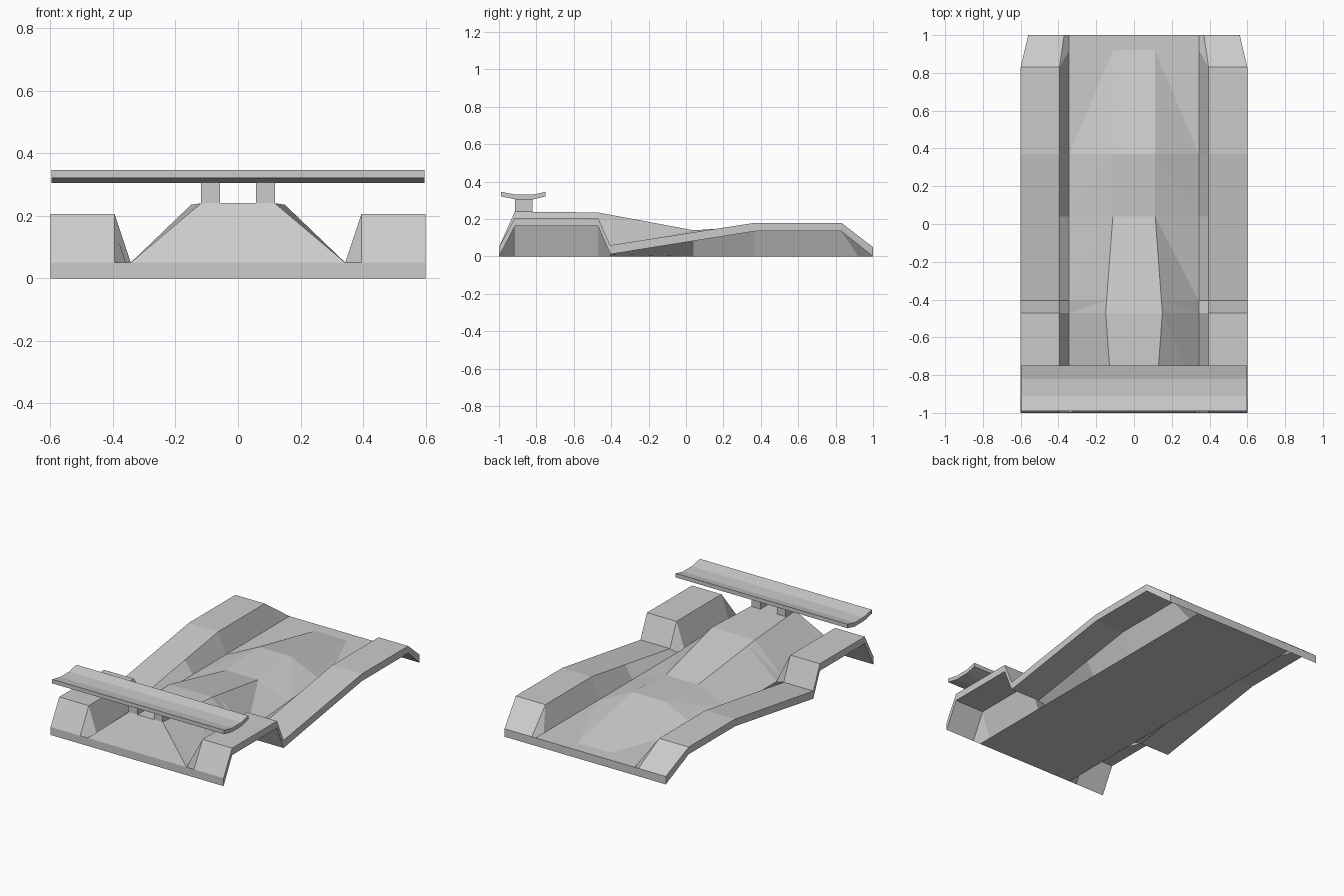
import bpy, bmesh

if "Cube" in bpy.data.objects:
    bpy.data.objects.remove(bpy.data.objects["Cube"])


def finish(bm, name):
    bmesh.ops.recalc_face_normals(bm, faces=bm.faces[:])
    mesh = bpy.data.meshes.new(name)
    bm.to_mesh(mesh)
    bm.free()
    obj = bpy.data.objects.new(name, mesh)
    bpy.context.collection.objects.link(obj)
    return obj


# Body shell stations:
# fender y, top z, bottom z, outer x, inner x | spine y, half width, z
STATIONS = [
    (-1.00, .05, .00, .60, .395, -1.00, .115, .05),
    (-.915, .206, .162, .60, .395, -.915, .118, .24),
    (-.47, .206, .162, .60, .395, -.47, .15, .235),
    (-.405, .06, .012, .60, .395, -.405, .145, .223),
    (.04, .129, .083, .60, .395, .04, .112, .14),
    (.37, .18, .135, .60, .395, .37, .112, .16),
    (.83, .18, .135, .60, .395, .92, .112, .05),
    (1.00, .05, .00, .56, .37, 1.00, .112, .05),
]
FLOOR_X, FLOOR_Z = .343, .05


def section(yf, zt, zb, xo, xi, ys, w, zs):
    # right half from spine, over the fender, back under to the floor edge
    half = [(w, ys, zs), (FLOOR_X, ys, FLOOR_Z), (xi, yf, zt), (xo, yf, zt),
            (xo, yf, zb), (xi, yf, zb), (FLOOR_X, ys, 0)]
    return half + [(-x, y, z) for x, y, z in reversed(half)]


bm = bmesh.new()
rings = [[bm.verts.new(p) for p in section(*s)] for s in STATIONS]
n = len(rings[0])
for a, b in zip(rings, rings[1:]):
    for j in range(n):
        k = (j + 1) % n
        if j == 0:            # right flank, spine to floor
            bm.faces.new((a[0], a[1], b[0]))
            bm.faces.new((a[1], b[1], b[0]))
        elif j == n - 2:      # left flank, mirrored diagonal
            bm.faces.new((a[k], a[j], b[k]))
            bm.faces.new((a[j], b[j], b[k]))
        else:
            bm.faces.new((a[j], a[k], b[k], b[j]))
# flat end bands: per fender strip plus the middle
for r in (rings[0], rings[-1]):
    bm.faces.new((r[2], r[3], r[4], r[5]))
    bm.faces.new((r[1], r[2], r[5], r[6]))
    bm.faces.new((r[8], r[9], r[10], r[11]))
    bm.faces.new((r[7], r[8], r[11], r[12]))
    bm.faces.new((r[0], r[1], r[6], r[7], r[12], r[13]))
finish(bm, "body_shell")


def extrude_x(name, profile, x0, x1):
    bm = bmesh.new()
    a = [bm.verts.new((x0, y, z)) for y, z in profile]
    b = [bm.verts.new((x1, y, z)) for y, z in profile]
    m = len(profile)
    for i in range(m):
        k = (i + 1) % m
        bm.faces.new((a[i], a[k], b[k], b[i]))
    bm.faces.new(a)
    bm.faces.new(b)
    return finish(bm, name)


# Curved wing blade
TOP = [(-.99, .346), (-.91, .33), (-.82, .33), (-.75, .346)]
extrude_x("wing", TOP + [(y, z - .025) for y, z in reversed(TOP)], -.597, .597)

# Wing supports
POST = [(-.915, .225), (-.82, .225), (-.82, .315), (-.915, .315)]
for side, name in ((-1, "wing_post_left"), (1, "wing_post_right")):
    extrude_x(name, POST, side * .057, side * .118)
